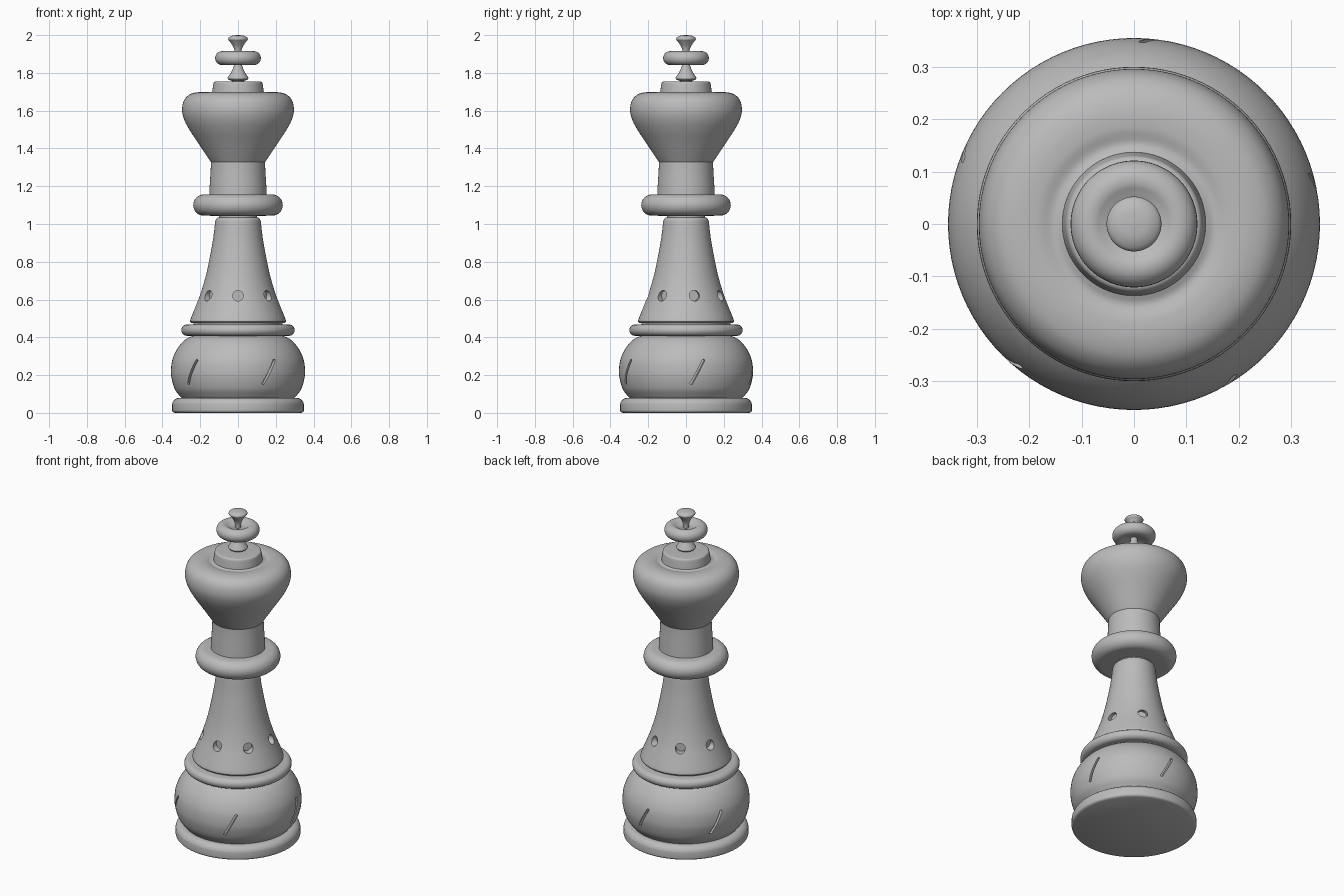
import bpy, bmesh
from math import sin, cos, tau, pi, radians
from mathutils import Vector, Matrix

cube = bpy.data.objects.get("Cube")
if cube:
    bpy.data.objects.remove(cube)

grey = bpy.data.materials.new("plain grey")
grey.use_nodes = True
colour = (0.5, 0.5, 0.5, 1)
grey.diffuse_color = colour
grey.node_tree.nodes["Principled BSDF"].inputs["Base Color"].default_value = colour


def add_object(name, bm):
    mesh = bpy.data.meshes.new(name)
    bmesh.ops.recalc_face_normals(bm, faces=bm.faces)
    bm.to_mesh(mesh)
    bm.free()
    mesh.materials.append(grey)
    obj = bpy.data.objects.new(name, mesh)
    bpy.context.collection.objects.link(obj)
    return obj


def smooth(obj, angle=40):
    bpy.ops.object.select_all(action='DESELECT')
    obj.select_set(True)
    bpy.context.view_layer.objects.active = obj
    bpy.ops.object.shade_smooth_by_angle(angle=radians(angle))


def spline(points, steps=6):
    """Smooth curve through (radius, height) points."""
    p = [Vector(q) for q in points]
    p = [2 * p[0] - p[1]] + p + [2 * p[-1] - p[-2]]
    out = []
    for a, b, c, d in zip(p, p[1:], p[2:], p[3:]):
        for i in range(steps):
            t = i / steps
            out.append(0.5 * (2 * b + (c - a) * t + (2 * a - 5 * b + 4 * c - d) * t ** 2
                              + (3 * b - a - 3 * c + d) * t ** 3))
    return out + [p[-2]]


def arc(r, z, rad, start, end, steps=12):
    angles = [radians(start + (end - start) * i / steps) for i in range(steps + 1)]
    return [Vector((r + rad * cos(a), z + rad * sin(a))) for a in angles]


def lathe(name, profile, segments=96):
    """Closed solid of revolution, capped at both ends."""
    bm = bmesh.new()
    rings = [[bm.verts.new((r * cos(tau * i / segments), r * sin(tau * i / segments), z))
              for i in range(segments)] for r, z in profile]
    for low, high in zip(rings, rings[1:]):
        for i in range(segments):
            j = (i + 1) % segments
            bm.faces.new((low[i], low[j], high[j], high[i]))
    bm.faces.new(rings[0])
    bm.faces.new(rings[-1])
    obj = add_object(name, bm)
    smooth(obj)
    return obj


def carve(target, count, first, radius, height, width, stretch, lean):
    """Cut a ring of round or slot-shaped pockets into a part."""
    bm = bmesh.new()
    for k in range(count):
        made = bmesh.ops.create_cone(bm, cap_ends=True, segments=24, depth=0.2,
                                     radius1=width, radius2=width)["verts"]
        for v in made:
            v.co.x += stretch if v.co.x > 0 else -stretch
        place = (Matrix.Rotation(radians(first) + tau * k / count, 4, 'Z')
                 @ Matrix.Translation((radius + 0.1, 0, height))
                 @ Matrix.Rotation(radians(-lean), 4, 'X')
                 @ Matrix.Rotation(pi / 2, 4, 'Y'))
        bmesh.ops.transform(bm, matrix=place, verts=made)
    cutter = add_object("pocket_cutter", bm)
    cutter.hide_render = True
    mod = target.modifiers.new("pockets", 'BOOLEAN')
    mod.operation = 'DIFFERENCE'
    mod.solver = 'EXACT'
    mod.object = cutter
    smooth(target)
    bpy.ops.object.modifier_apply(modifier=mod.name)
    bpy.data.objects.remove(cutter)
    smooth(target)


# Foot and slotted bulb
lathe("foot", [(0.335, 0)] + arc(0.335, 0.015, 0.014, -80, 0, 6)
      + arc(0.309, 0.04, 0.04, 10, 90) + [(0.28, 0.08)])
bulb = lathe("bulb", [(0.29, 0.07)] + spline([(0.308, 0.088), (0.334, 0.125), (0.35, 0.175),
             (0.355, 0.22), (0.348, 0.28), (0.324, 0.335), (0.29, 0.378),
             (0.255, 0.402), (0.22, 0.41)]))
carve(bulb, 5, -62, 0.325, 0.217, 0.007, 0.068, 28)

# Lower ring and drilled skirt
lathe("lower_ring", [(0.2, 0.408)] + arc(0.27, 0.438, 0.03, -90, 90) + [(0.2, 0.468)])
skirt = lathe("skirt", [(0.235, 0.46), (0.235, 0.475), (0.248, 0.476)]
              + spline([(0.254, 0.483), (0.25, 0.5), (0.222, 0.57), (0.199, 0.63), (0.172, 0.72),
                        (0.15, 0.82), (0.132, 0.92), (0.122, 1.0), (0.118, 1.022), (0.108, 1.033)])
              + [(0.1, 1.035), (0.1, 1.06)])
carve(skirt, 7, -90, 0.172, 0.62, 0.028, 0, 0)

# Collar and neck
lathe("collar", [(0.08, 1.043)] + arc(0.181, 1.1, 0.056, -90, 90, 16) + [(0.1, 1.156)])
lathe("neck", spline([(0.153, 1.14), (0.15, 1.2), (0.145, 1.28), (0.143, 1.34)]))

# Flared head with a shallow dip around its cap
lathe("head", [(0.138, 1.322)] + spline([(0.145, 1.33), (0.165, 1.36), (0.208, 1.425),
      (0.255, 1.495), (0.284, 1.55), (0.296, 1.6), (0.288, 1.65), (0.262, 1.682),
      (0.225, 1.696), (0.185, 1.697), (0.155, 1.69), (0.135, 1.696)]))
lathe("cap", [(0.138, 1.685), (0.136, 1.705), (0.131, 1.738)]
      + arc(0.118, 1.742, 0.012, 10, 90, 6) + [(0.06, 1.754)])

# Finial: stem, dished disc and knob
lathe("finial_stem", [(0.03, 1.75), (0.035, 1.76)]
      + spline([(0.048, 1.762), (0.055, 1.772), (0.047, 1.787), (0.033, 1.81),
                (0.023, 1.835), (0.018, 1.86)]))
lathe("finial_disc", [(0.015, 1.862), (0.04, 1.852)] + arc(0.084, 1.878, 0.037, -115, 115, 18)
      + [(0.05, 1.9), (0.015, 1.893)])
lathe("finial_knob", spline([(0.017, 1.88), (0.018, 1.915), (0.026, 1.94), (0.042, 1.964),
      (0.052, 1.977), (0.048, 1.988), (0.03, 1.997), (0.005, 2.0)]))
